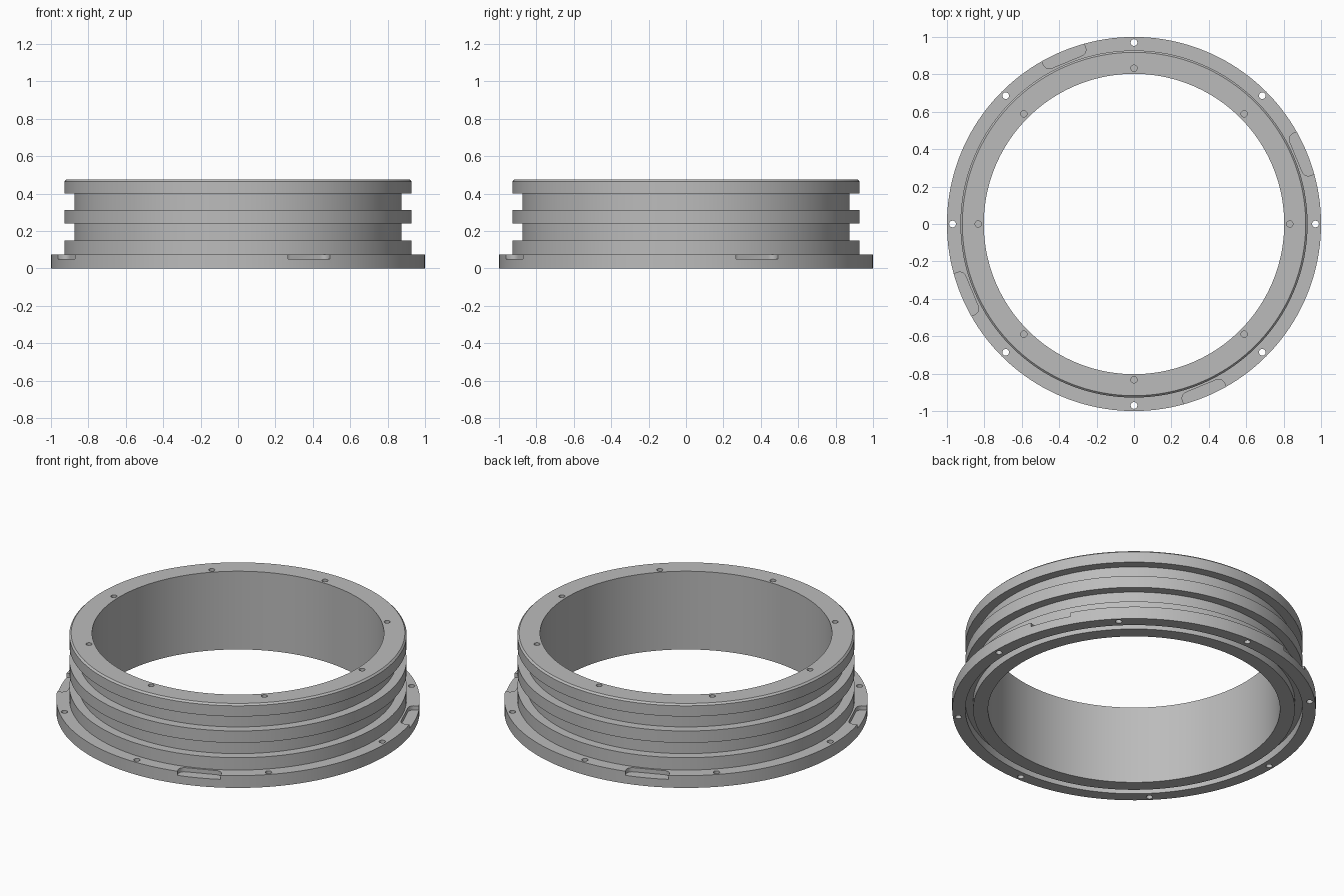
import bpy, bmesh
from math import cos, sin, pi, radians
from mathutils import Matrix

cube = bpy.data.objects.get("Cube")
if cube:
    bpy.data.objects.remove(cube)

grey = bpy.data.materials.new("machined grey")
grey.use_nodes = True
colour = (0.5, 0.5, 0.5, 1)
grey.diffuse_color = colour
grey.node_tree.nodes["Principled BSDF"].inputs["Base Color"].default_value = colour


def make_object(name, bm):
    bmesh.ops.recalc_face_normals(bm, faces=bm.faces)
    mesh = bpy.data.meshes.new(name)
    bm.to_mesh(mesh)
    bm.free()
    mesh.materials.append(grey)
    obj = bpy.data.objects.new(name, mesh)
    bpy.context.collection.objects.link(obj)
    return obj


def lathe(name, profile, steps):
    """Revolve a closed (radius, height) outline about z."""
    bm = bmesh.new()
    verts = [bm.verts.new((r, 0, z)) for r, z in profile]
    edges = [bm.edges.new((v, verts[i - 1])) for i, v in enumerate(verts)]
    bmesh.ops.spin(bm, geom=verts + edges, cent=(0, 0, 0), axis=(0, 0, 1),
                   angle=2 * pi, steps=steps, use_merge=True)
    bmesh.ops.remove_doubles(bm, verts=bm.verts, dist=1e-5)
    return make_object(name, bm)


def add_holes(bm, ring_radius, hole_radius, bottom, top):
    for i in range(8):
        a = i * pi / 4
        place = Matrix.Translation((ring_radius * cos(a), ring_radius * sin(a),
                                    (bottom + top) / 2))
        bmesh.ops.create_cone(bm, cap_ends=True, segments=20, radius1=hole_radius,
                              radius2=hole_radius, depth=top - bottom, matrix=place)


def add_pocket(bm, angle, bottom, top):
    """Rounded slot open to the outside of the flange."""
    inner, half, fillet = 0.938, 0.122, 0.035
    outline = [(1.1, -half)]
    for side in (-1, 1):
        for k in range(7):
            t = k * pi / 12 if side < 0 else pi / 2 - k * pi / 12
            outline.append((inner + fillet - fillet * sin(t),
                            side * (half - fillet + fillet * cos(t))))
    outline.append((1.1, half))
    face = bm.faces.new([bm.verts.new((x, y, bottom)) for x, y in outline])
    grown = bmesh.ops.extrude_face_region(bm, geom=[face], use_keep_orig=True)
    new = [v for v in grown["geom"] if isinstance(v, bmesh.types.BMVert)]
    bmesh.ops.translate(bm, verts=new, vec=(0, 0, top - bottom))
    bmesh.ops.rotate(bm, verts=list(face.verts) + new, cent=(0, 0, 0),
                     matrix=Matrix.Rotation(angle, 3, "Z"))


# Grooved sleeve with base flange, and an annular channel underneath
BORE, NECK, RIM = 0.803, 0.875, 0.928
body = lathe("flanged_ring", [
    (BORE, 0), (0.885, 0), (0.885, 0.05), (RIM, 0.05), (RIM, 0), (1, 0),
    (1, 0.075), (RIM, 0.075), (RIM, 0.15), (NECK, 0.15), (NECK, 0.24),
    (RIM, 0.24), (RIM, 0.312), (NECK, 0.312), (NECK, 0.4), (RIM, 0.4),
    (RIM, 0.465), (0.918, 0.475), (BORE, 0.475)], 160)

# Cutter for bolt holes and flange pockets
bm = bmesh.new()
add_holes(bm, 0.97, 0.018, -0.1, 0.2)
add_holes(bm, 0.833, 0.017, 0.38, 0.6)
for i in range(4):
    add_pocket(bm, radians(22.5 + 90 * i), 0.05, 0.2)
cutter = make_object("hole_cutter", bm)

cut = body.modifiers.new("holes and pockets", "BOOLEAN")
cut.operation = "DIFFERENCE"
cut.solver = "EXACT"
cut.object = cutter

# Apply the cut, then smooth the round walls
bpy.ops.object.select_all(action="DESELECT")
bpy.context.view_layer.objects.active = body
body.select_set(True)
bpy.ops.object.modifier_apply(modifier=cut.name)
bpy.data.objects.remove(cutter)
bpy.ops.object.shade_smooth_by_angle(angle=radians(30))
